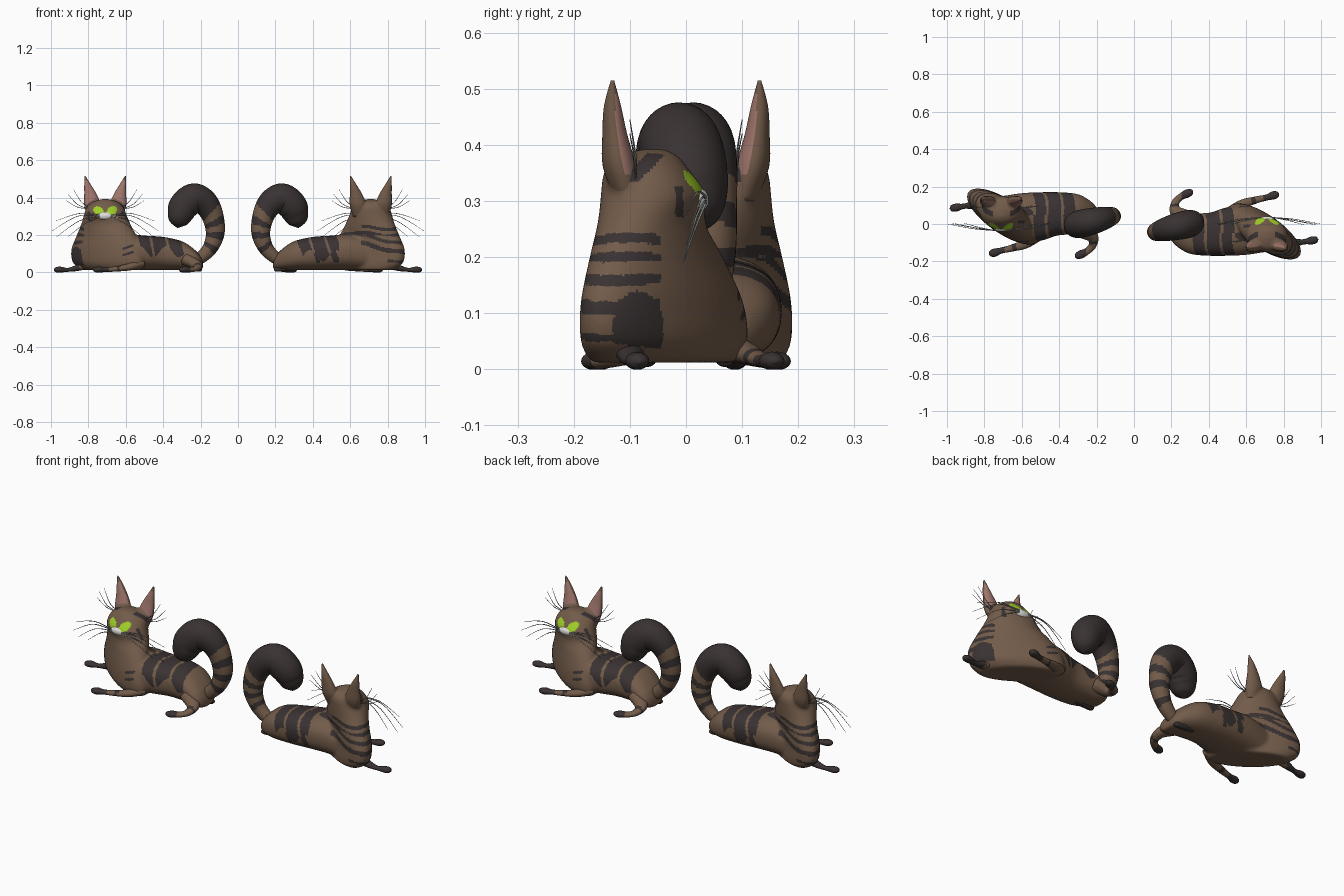
import bpy, bmesh, math
from mathutils import Vector

if "Cube" in bpy.data.objects:
    bpy.data.objects.remove(bpy.data.objects["Cube"])

def material(name, rgb):
    m = bpy.data.materials.new(name)
    m.diffuse_color = (*rgb, 1)
    m.use_nodes = True
    m.node_tree.nodes["Principled BSDF"].inputs["Base Color"].default_value = m.diffuse_color
    return m

BROWN = material("brown fur", (0.17, 0.106, 0.068))
DARK = material("dark fur", (0.042, 0.032, 0.032))
GREEN = material("green eye", (0.34, 0.62, 0.02))
WHITE = material("white muzzle", (0.72, 0.72, 0.70))
PINK = material("pink inner ear", (0.35, 0.18, 0.15))
GREY = material("grey whisker", (0.36, 0.38, 0.36))
HEAD_X = -0.71

def spline(rows, n):
    """Catmull-Rom through rows of numbers."""
    out = []
    for i in range(len(rows) - 1):
        p0, p1, p2 = rows[max(i - 1, 0)], rows[i], rows[i + 1]
        p3 = rows[min(i + 2, len(rows) - 1)]
        for k in range(n):
            t = k / n
            out.append(tuple(0.5 * (2 * b + (c - a) * t + (2 * a - 5 * b + 4 * c - d) * t * t
                       + (3 * b - a - 3 * c + d) * t ** 3) for a, b, c, d in zip(p0, p1, p2, p3)))
    return out + [tuple(rows[-1])]

def loft(bm, rings):
    loops = [[bm.verts.new(p) for p in r] for r in rings]
    n = len(loops[0])
    for a, b in zip(loops, loops[1:]):
        for i in range(n):
            bm.faces.new((a[i], a[(i + 1) % n], b[(i + 1) % n], b[i]))
    bm.faces.new(loops[0][::-1])
    bm.faces.new(loops[-1])
    bmesh.ops.recalc_face_normals(bm, faces=bm.faces)

def circle(n, power=2.0):
    for i in range(n):
        a = 2 * math.pi * i / n
        c, s = math.cos(a), math.sin(a)
        yield (math.copysign(abs(c) ** (2 / power), c), math.copysign(abs(s) ** (2 / power), s))

def upright(rows, n=40, steps=5):
    """Rows of z, x min, x max, y min, y max, slant in degrees become stacked ovals."""
    rings = []
    for z, a, b, d, e, slant in spline(rows, steps):
        ring = []
        for i in range(n):
            t = 2 * math.pi * i / n
            ring.append(Vector(((a + b) / 2 + math.cos(t) * (b - a) / 2,
                                (d + e) / 2 + math.sin(t - math.radians(slant)) * (e - d) / 2, z)))
        rings.append(ring)
    return rings

def lengthwise(rows, n=40, steps=5):
    """Rows of x, y min, y max, z min, z max become rounded sections."""
    return [[Vector((x, (a + b) / 2 + c * (b - a) / 2, (d + e) / 2 + s * (e - d) / 2))
             for c, s in circle(n, 2.4)] for x, a, b, d, e in spline(rows, steps)]

def tube(rows, ref, n=20, steps=6, flat=1.0):
    """Rows of x, y, z, radius become a swept tube, flattened along ref."""
    pts = spline(rows, steps)
    rings = []
    for i, p in enumerate(pts):
        t = (Vector(pts[min(i + 1, len(pts) - 1)][:3]) - Vector(pts[max(i - 1, 0)][:3])).normalized()
        u = (Vector(ref) - t * t.dot(Vector(ref))).normalized()
        v = t.cross(u)
        rings.append([Vector(p[:3]) + (u * c * flat + v * s) * max(p[3], 0.0005) for c, s in circle(n)])
    return rings

def finish(bm, name, mats, rule=None):
    me = bpy.data.meshes.new(name)
    bm.to_mesh(me)
    bm.free()
    place(me, name, mats, rule)

def place(me, name, mats, rule=None):
    """Colour the mesh, then place it for both cats, half a turn apart."""
    me.materials.clear()
    for m in mats:
        me.materials.append(m)
    for p in me.polygons:
        p.use_smooth = True
        p.material_index = rule(p.center, p.normal) if rule else 0
    for side, angle in (("left", 0), ("right", math.pi)):
        ob = bpy.data.objects.new(f"{side}_cat_{name}", me)
        ob.rotation_euler.z = angle
        bpy.context.collection.objects.link(ob)

def ear_rows(sign):
    rows = [(0.30, -0.805, -0.735, 0.075, 0.125, 0), (0.36, -0.822, -0.733, 0.088, 0.148, 0),
            (0.42, -0.822, -0.757, 0.105, 0.149, 0), (0.47, -0.822, -0.787, 0.116, 0.146, 0),
            (0.515, -0.821, -0.815, 0.128, 0.134, 0)]
    if sign < 0:
        rows = [(z, 2 * HEAD_X - b, 2 * HEAD_X - a, c, d, s) for z, a, b, c, d, s in rows]
    return rows

# Body: slanted chest and head column merged with the lying torso and ear roots
bm = bmesh.new()
loft(bm, upright([
    (0.012, -0.83, -0.52, -0.09, 0.17, 45), (0.05, -0.882, -0.50, -0.110, 0.188, 45),
    (0.12, -0.892, -0.51, -0.102, 0.188, 45), (0.20, -0.862, -0.545, -0.066, 0.172, 36),
    (0.26, -0.838, -0.575, -0.035, 0.158, 20), (0.31, -0.823, -0.597, -0.036, 0.152, 6),
    (0.35, -0.808, -0.612, -0.010, 0.147, 0), (0.378, -0.775, -0.645, 0.012, 0.125, 0),
    (0.392, -0.73, -0.69, 0.035, 0.08, 0)]))
loft(bm, lengthwise([
    (-0.70, -0.04, 0.15, 0.012, 0.18), (-0.60, -0.09, 0.165, 0.012, 0.205),
    (-0.50, -0.09, 0.170, 0.012, 0.197), (-0.40, -0.06, 0.17, 0.012, 0.19),
    (-0.30, -0.06, 0.160, 0.012, 0.167), (-0.235, -0.065, 0.125, 0.012, 0.125),
    (-0.20, -0.05, 0.09, 0.014, 0.085), (-0.187, -0.02, 0.06, 0.02, 0.05)]))
for sign in (1, -1):
    loft(bm, upright(ear_rows(sign)[:4], 24))
blank_mesh = bpy.data.meshes.new("body_blank")
bm.to_mesh(blank_mesh)
bm.free()
blank = bpy.data.objects.new("body_blank", blank_mesh)
bpy.context.collection.objects.link(blank)
mod = blank.modifiers.new("merge", 'REMESH')
mod.mode, mod.voxel_size = 'VOXEL', 0.0056
mod = blank.modifiers.new("soften", 'SMOOTH')
mod.factor, mod.iterations = 0.5, 24
body = bpy.data.meshes.new_from_object(blank.evaluated_get(bpy.context.evaluated_depsgraph_get()))
bpy.data.objects.remove(blank)
body.name = "body"

def inside(value, bands):
    return int(any(a < value < b for a, b in bands))

def body_colour(c, n):
    x, y, z = c
    dx = abs(x - HEAD_X)
    # eyes
    if y < 0.05 and z > 0.28:
        u = dx - 0.036
        if (u / 0.027) ** 2 + ((z - 0.33 - 0.25 * u) / 0.023) ** 2 < 1:
            return 2
    # crown and cheek marks
    if z > 0.335:
        return int(dx > 0.045 and abs(y + z - 0.437) < 0.017 and z < 0.4)
    if z > 0.27:
        return int(dx > 0.07 and abs(y - 0.012) < 0.007 and z < 0.325)
    if n.z < -0.6:
        return 0
    # shoulder patch
    if x < -0.8 and ((y - 0.085) / 0.045) ** 2 + ((z - 0.07) / 0.07) ** 2 < 1:
        return 1
    # flank stripes
    wave = 0.006 * math.sin(30 * x)
    if x < -0.54 and y > 0.045:
        h = z - 0.22 * (x + 0.87) * (1 if z < 0.2 else 0.25) + wave
        bands = ((0.222, 0.24), (0.185, 0.206), (0.145, 0.163), (0.095, 0.12), (0.045, 0.06))
        return inside(h, bands if x < -0.8 else bands[:4] if x < -0.66 else bands[1:3])
    # saddle stripes over the back
    if x > -0.56:
        s = x + 0.35 * (0.18 - z) * (1 if y > 0.05 else -0.6) + wave
        low = (0.09 if y > 0.05 else 0.11) + 0.03 * math.sin(45 * x)
        if z > low:
            return inside(s, ((-0.53, -0.48), (-0.465, -0.385), (-0.37, -0.31)))
        if y > 0.05:
            return inside(s, ((-0.50, -0.47), (-0.40, -0.375)))
    # small shoulder stripes beside the chest
    if -0.62 < x < -0.56 and y < 0:
        return inside(z - 0.3 * (x + 0.6), ((0.125, 0.138), (0.09, 0.103)))
    return 0

place(body, "body", [BROWN, DARK, GREEN], body_colour)

# Muzzle
bm = bmesh.new()
bmesh.ops.create_uvsphere(bm, u_segments=24, v_segments=14, radius=1)
for v in bm.verts:
    v.co = Vector((HEAD_X + v.co.x * 0.043, -0.02 + v.co.y * 0.021, 0.302 + v.co.z * 0.022))
finish(bm, "muzzle", [WHITE])

# Ears
for label, sign in (("outer", 1), ("inner", -1)):
    bm = bmesh.new()
    loft(bm, upright(ear_rows(sign), 32))
    finish(bm, label + "_ear", [BROWN, PINK], lambda c, n: int(n.y < -0.35 and 0.35 < c.z < 0.495))

# Tail: banded stem curling up into a dark club, coloured by angle around the curl
def tail_colour(c, n):
    angle = math.degrees(math.atan2(c.z - 0.21, c.x + 0.25))
    return inside(angle, ((46, 181), (-181, -150), (16, 30), (-12, 2), (-42, -29)))

bm = bmesh.new()
loft(bm, tube([
    (-0.25, 0.03, 0.055, 0.025), (-0.205, 0.035, 0.075, 0.032), (-0.15, 0.04, 0.13, 0.040),
    (-0.122, 0.043, 0.21, 0.050), (-0.135, 0.038, 0.30, 0.058), (-0.175, 0.027, 0.37, 0.070),
    (-0.235, 0.012, 0.397, 0.079), (-0.288, 0.0, 0.357, 0.080), (-0.308, -0.01, 0.31, 0.070),
    (-0.318, -0.012, 0.265, 0.048), (-0.322, -0.012, 0.238, 0.002)], (0, 1, 0), 32, 12, 0.92))
finish(bm, "tail", [BROWN, DARK], tail_colour)

# Legs: path rows and the rule that darkens each paw
legs = {
    "far_front_leg": ([(-0.78, 0.10, 0.05, 0.035), (-0.86, 0.10, 0.024, 0.022), (-0.91, 0.095, 0.014, 0.014),
                       (-0.95, 0.088, 0.015, 0.021), (-0.975, 0.084, 0.014, 0.017),
                       (-0.985, 0.083, 0.012, 0.002)], lambda c, n: int(c.x < -0.85)),
    "near_front_leg": ([(-0.52, -0.06, 0.05, 0.036), (-0.58, -0.105, 0.030, 0.026), (-0.65, -0.128, 0.019, 0.019),
                        (-0.71, -0.142, 0.014, 0.016), (-0.745, -0.153, 0.015, 0.022),
                        (-0.768, -0.159, 0.014, 0.015), (-0.775, -0.161, 0.012, 0.002)],
                       lambda c, n: int(c.x < -0.69 or -0.65 < c.x < -0.63)),
    "near_hind_leg": ([(-0.27, -0.03, 0.07, 0.05), (-0.222, -0.07, 0.04, 0.032), (-0.222, -0.115, 0.022, 0.021),
                       (-0.25, -0.145, 0.015, 0.018), (-0.285, -0.163, 0.015, 0.022),
                       (-0.308, -0.172, 0.014, 0.015), (-0.315, -0.174, 0.012, 0.002)],
                      lambda c, n: int(c.x < -0.255 and c.y < -0.12 or -0.11 < c.y < -0.095)),
    "far_hind_paw": ([(-0.30, 0.07, 0.03, 0.025), (-0.23, 0.07, 0.018, 0.018), (-0.20, 0.07, 0.016, 0.014),
                      (-0.192, 0.07, 0.014, 0.002)], lambda c, n: 1),
}
for name, (rows, rule) in legs.items():
    bm = bmesh.new()
    loft(bm, tube(rows, (0, 0, 1), flat=0.75))
    for v in bm.verts:
        v.co.z = max(v.co.z, 0)
    finish(bm, name, [BROWN, DARK], rule)

# Whiskers: offsets are start, bend and tip from the head centre line
bm = bmesh.new()
strands = [((0.03, -0.035, 0.305), (0.15, -0.025, 0.30), (0.288, 0.0, 0.22)),
           ((0.03, -0.035, 0.300), (0.14, -0.02, 0.275), (0.26, 0.005, 0.19)),
           ((0.03, -0.035, 0.308), (0.14, -0.02, 0.315), (0.265, 0.0, 0.275)),
           ((0.03, -0.035, 0.296), (0.11, -0.02, 0.26), (0.20, 0.005, 0.19)),
           ((0.09, 0.09, 0.35), (0.13, 0.09, 0.38), (0.17, 0.10, 0.445)),
           ((0.09, 0.09, 0.34), (0.15, 0.09, 0.365), (0.20, 0.10, 0.42)),
           ((0.09, 0.09, 0.34), (0.15, 0.09, 0.35), (0.21, 0.095, 0.385))]
for sign in (1, -1):
    for strand in strands:
        rows = [(HEAD_X + sign * x, y, z, r) for (x, y, z), r in zip(strand, (0.0022, 0.0018, 0.0008))]
        loft(bm, tube(rows, (0, 1, 0), 6, 6))
finish(bm, "whiskers", [GREY])
